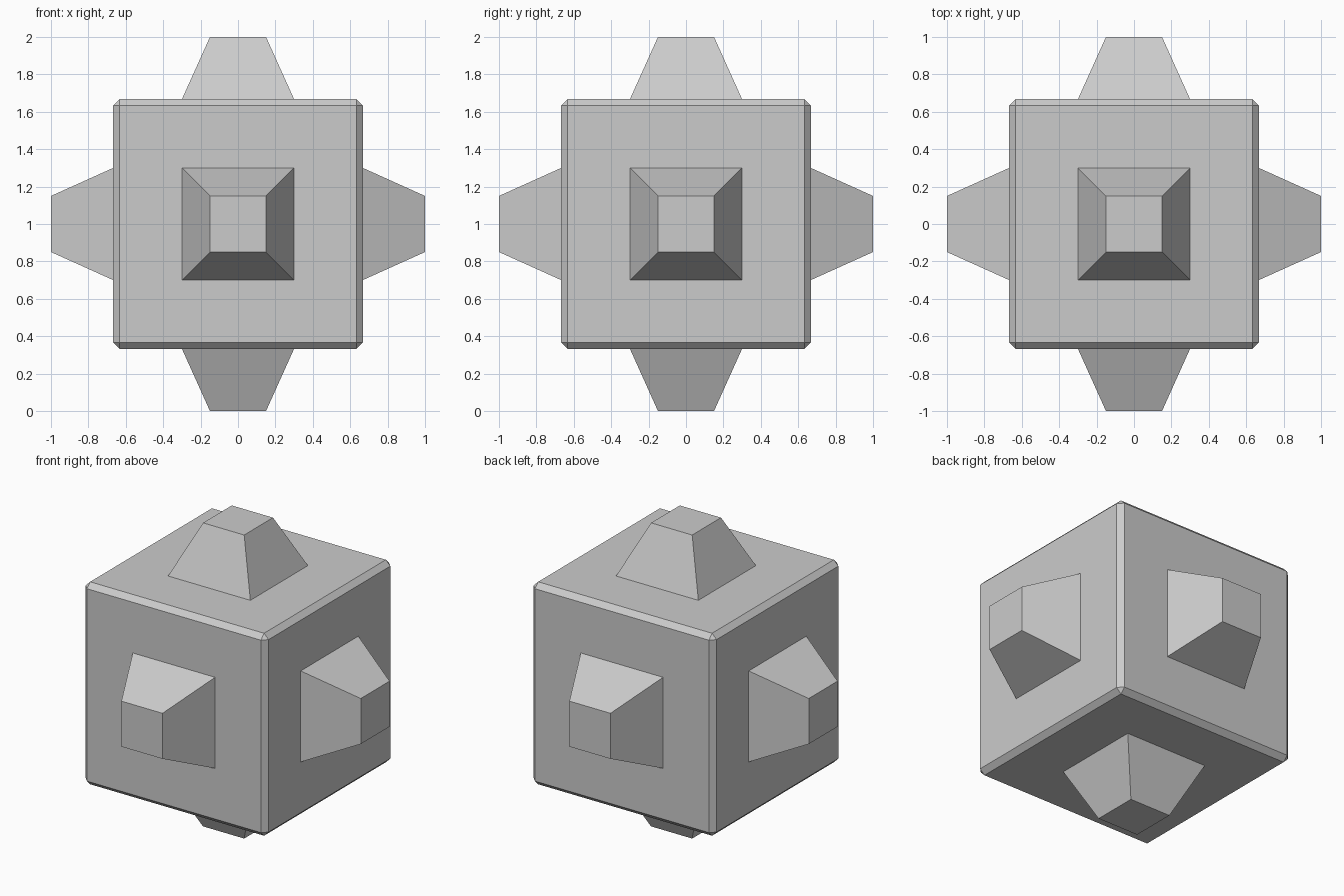
import bpy, bmesh
from mathutils import Matrix

if "Cube" in bpy.data.objects:
    bpy.data.objects.remove(bpy.data.objects["Cube"])

HALF, BEVEL = 0.667, 0.033      # cube half-size and edge chamfer
BASE, TIP = 0.30, 0.15          # stud half-widths at root and tip

# Cube with chamfered edges
bm = bmesh.new()
bmesh.ops.create_cube(bm, size=2 * HALF, matrix=Matrix.Translation((0, 0, 1)))
bmesh.ops.bevel(bm, geom=bm.edges[:], offset=BEVEL, offset_type='OFFSET',
                segments=1, profile=0.5, affect='EDGES')
bm.normal_update()

# Tapered stud raised from the middle of each of the six sides
sides = [f for f in bm.faces if f.calc_area() > 1]
bmesh.ops.inset_individual(bm, faces=sides, thickness=HALF - BEVEL - BASE,
                           use_even_offset=True)
bm.normal_update()
for f in sides:
    centre, normal = f.calc_center_median(), f.normal.copy()
    tip = bmesh.ops.extrude_discrete_faces(bm, faces=[f])["faces"][0]
    for v in tip.verts:
        v.co = centre + (v.co - centre) * (TIP / BASE) + normal * (1 - HALF)
bmesh.ops.recalc_face_normals(bm, faces=bm.faces[:])

mesh = bpy.data.meshes.new("studded_cube")
bm.to_mesh(mesh)
bm.free()
bpy.context.collection.objects.link(bpy.data.objects.new("studded_cube", mesh))
